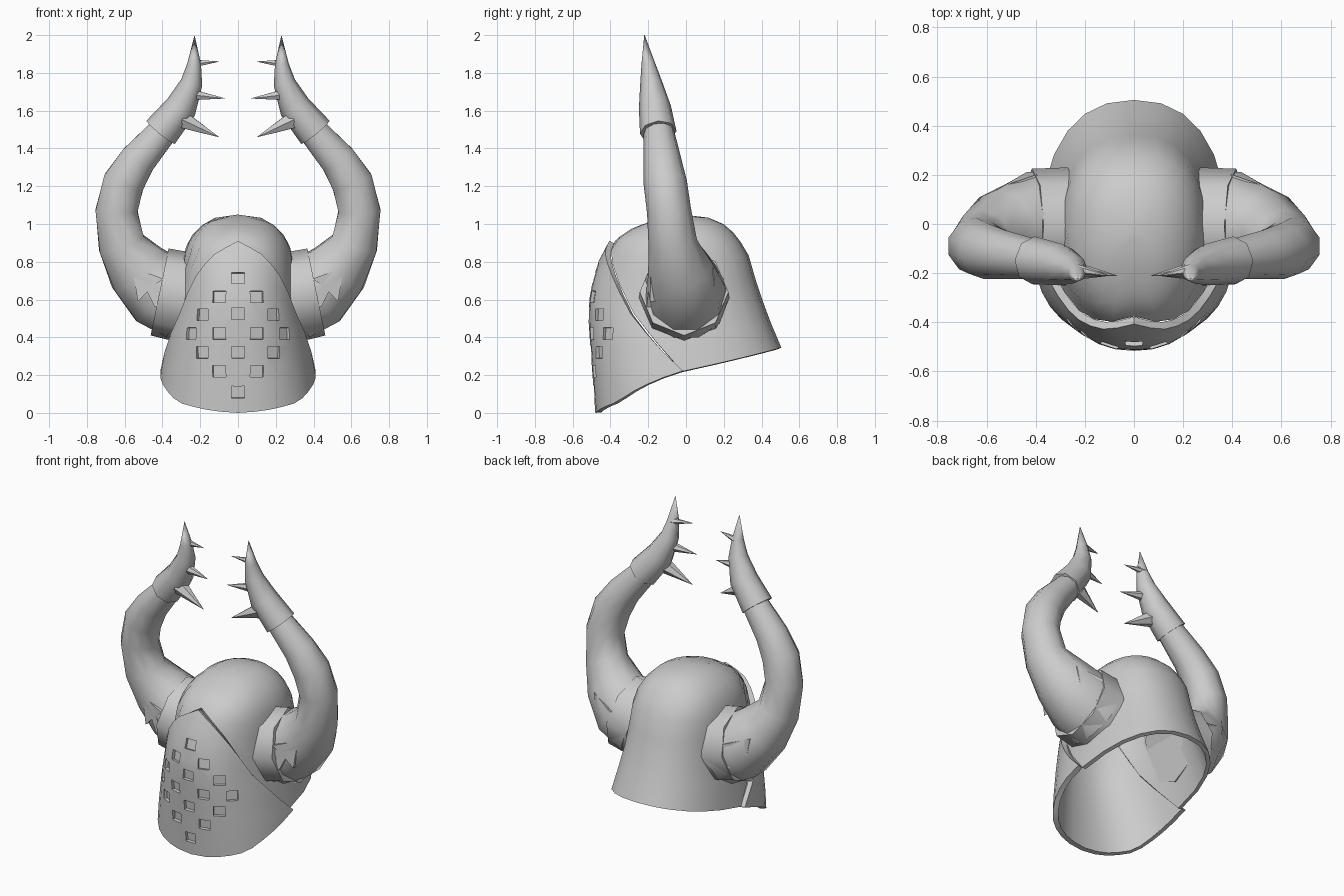
import bpy, bmesh, math
from mathutils import Vector, Matrix

if "Cube" in bpy.data.objects:
    bpy.data.objects.remove(bpy.data.objects["Cube"], do_unlink=True)

steel = bpy.data.materials.new("grey_steel")
steel.use_nodes = True
grey = (0.6, 0.6, 0.6, 1)
steel.diffuse_color = grey
steel.node_tree.nodes["Principled BSDF"].inputs["Base Color"].default_value = grey


def make(name, bm, mirror=False, angle=35, thick=0):
    mesh = bpy.data.meshes.new(name)
    bm.to_mesh(mesh)
    bm.free()
    ob = bpy.data.objects.new(name, mesh)
    bpy.context.collection.objects.link(ob)
    mesh.materials.append(steel)
    if thick:
        ob.modifiers.new("thickness", "SOLIDIFY").thickness = thick
        ob.modifiers["thickness"].offset = -1
    if mirror:
        ob.modifiers.new("mirror", "MIRROR")
    finish(ob, angle)
    return ob


def finish(ob, angle):
    bpy.ops.object.select_all(action="DESELECT")
    ob.select_set(True)
    bpy.context.view_layer.objects.active = ob
    for m in list(ob.modifiers):
        bpy.ops.object.modifier_apply(modifier=m.name)
    bpy.ops.object.shade_smooth_by_angle(angle=math.radians(angle))


def lerp_table(table, key):
    for p, q in zip(table, table[1:]):
        if key <= q[0]:
            f = (key - p[0]) / (q[0] - p[0])
            return [a + (b - a) * f for a, b in zip(p, q)]
    return list(table[-1])


# Helmet sections: height, half width, front y, back y
SECTIONS = [(0, .41, -.45, .62), (.2, .385, -.465, .57), (.4, .35, -.48, .48),
            (.55, .315, -.49, .42), (.7, .30, -.465, .37), (.84, .29, -.42, .33),
            (.92, .26, -.37, .28), (.98, .21, -.28, .23), (1.03, .14, -.14, .15),
            (1.05, .001, -.021, -.019)]
LEVELS = [(s[0], i) for i, s in enumerate(SECTIONS)]
BY_LEVEL = [(i, *s) for i, s in enumerate(SECTIONS)]
# Visor edges: angle from the front, height
BROW = [(0, .91), (20, .84), (37, .75), (54, .6), (62, .5), (76, .37), (90, .22)]
CHIN = [(0, 0), (15, .01), (44, .055), (65, .135), (90, .22)]
POWER = 0.87


def shell_point(deg, level, offset=0):
    _, z, a, front, back = lerp_table(BY_LEVEL, level)
    s, c = math.sin(math.radians(deg)), math.cos(math.radians(deg))
    depth = (-.02 - front if c > 0 else back + .02) + offset
    x = math.copysign(abs(s) ** POWER, s) * (a + offset)
    return Vector((x, -.02 - math.copysign(abs(c) ** POWER, c) * depth, z))


def grid(columns):
    bm = bmesh.new()
    cols = [[bm.verts.new(p) for p in col] for col in columns]
    for a, b in zip(cols, cols[1:]):
        for j in range(len(a) - 1):
            bm.faces.new((a[j], b[j], b[j + 1], a[j + 1]))
    bmesh.ops.remove_doubles(bm, verts=bm.verts, dist=.003)
    return bm


def level_of(z):
    return lerp_table(LEVELS, z)[1]


# Helmet dome, open at the face
def dome_edge(deg):
    d = abs(deg)
    if d <= 90:
        return lerp_table(BROW, d)[1]
    return .22 + .125 * abs(math.cos(math.radians(d))) ** POWER


columns = []
for i in range(25):
    deg = -180 + i * 15
    low = level_of(dome_edge(deg))
    columns.append([shell_point(deg, low + (9 - low) * j / 9) for j in range(10)])
make("helmet_dome", grid(columns), thick=.025)

# Pointed visor
columns = []
for i in range(19):
    deg = -90 + i * 10
    low, high = (lerp_table(t, abs(deg))[1] for t in (CHIN, BROW))
    high = max(high, low + .006)
    columns.append([shell_point(deg, level_of(low + (high - low) * j / 9), .03)
                    for j in range(10)])
visor = make("visor", grid(columns), thick=.032)

# Square breathing recesses pressed into the visor
cutters = bmesh.new()
HOLES = [(0, (.715, .525, .32, .11)), (.10, (.615, .42, .22)),
         (.19, (.52, .32)), (.25, (.42,))]
for x, heights in HOLES:
    for z in heights:
        for side in ((1, -1) if x else (1,)):
            level = level_of(z)
            half = lerp_table(BY_LEVEL, level)[2] + .03
            deg = math.degrees(math.asin((x / half) ** (1 / POWER))) * side
            here = shell_point(deg, level, .03)
            across = (shell_point(deg + 3, level, .03) - shell_point(deg - 3, level, .03)).normalized()
            up = (shell_point(deg, level + .2, .03) - shell_point(deg, level - .2, .03)).normalized()
            out = across.cross(up).normalized()
            up = out.cross(across)
            turn = Matrix((across, out, up)).transposed().to_4x4()
            size = Matrix.Diagonal((.07, .05, .062, 1))
            bmesh.ops.create_cube(cutters, size=1,
                                  matrix=Matrix.Translation(here + out * .003) @ turn @ size)
bmesh.ops.recalc_face_normals(cutters, faces=cutters.faces)
cutter = make("recess_cutter", cutters)
cutter.hide_render = True
cut = visor.modifiers.new("recesses", "BOOLEAN")
cut.operation, cut.solver, cut.object = "DIFFERENCE", "EXACT", cutter
finish(visor, 35)
bpy.data.objects.remove(cutter, do_unlink=True)


# Swept round parts: each path point is x, y, z, radius
def tube(name, path, sides=8, angle=50):
    bm = bmesh.new()
    pts = [Vector(p[:3]) for p in path]
    rings = []
    for i, p in enumerate(pts):
        t = (pts[min(i + 1, len(pts) - 1)] - pts[max(i - 1, 0)]).normalized()
        side = Vector((0, 1, 0))
        side = (side - t * side.dot(t)).normalized()
        up = t.cross(side)
        turns = [2 * math.pi * k / sides for k in range(sides)]
        rings.append([bm.verts.new(p + (side * math.cos(a) + up * math.sin(a)) * path[i][3])
                      for a in turns])
    for a, b in zip(rings, rings[1:]):
        for k in range(sides):
            n = (k + 1) % sides
            bm.faces.new((a[k], a[n], b[n], b[k]))
    bm.faces.new(rings[0][::-1])
    bm.faces.new(rings[-1])
    bmesh.ops.remove_doubles(bm, verts=bm.verts, dist=.0015)
    bmesh.ops.recalc_face_normals(bm, faces=bm.faces)
    return make(name, bm, mirror=True, angle=angle)


tube("horns", [(.29, 0, .59, .22), (.42, 0, .65, .212), (.53, -.03, .76, .175),
               (.617, -.07, .895, .13), (.643, -.09, 1.07, .117), (.605, -.11, 1.22, .115),
               (.53, -.125, 1.34, .1), (.39, -.145, 1.5, .08)], sides=10)
tube("horn_collars", [(.27, -.01, .61, .24), (.415, -.01, .64, .235)])
tube("horn_tips", [(.41, -.147, 1.485, .097), (.30, -.165, 1.62, .085), (.245, -.185, 1.75, .058),
                   (.232, -.2, 1.85, .036), (.23, -.22, 2.0, .001)])
for name, z, tip_x, tip_z, base_x, r in [("lower", 1.55, .10, 1.46, .29, .05),
                                         ("middle", 1.685, .07, 1.665, .25, .034),
                                         ("upper", 1.85, .10, 1.86, .23, .022)]:
    tube(name + "_horn_spikes", [(base_x, -.185, z, r), (tip_x, -.21, tip_z, .001)], sides=6, angle=30)

# Barbed arrow plates on the front and back of each horn root
ARROW = [(.56, .77), (.395, .71), (.445, .675), (.40, .58), (.44, .56), (.48, .64), (.53, .59)]
for name, sign, near, far in (("front", -1, .215, .185), ("back", 1, .2, .145)):
    bm = bmesh.new()
    layers = []
    for depth in (0, .07):
        layers.append([bm.verts.new((x, sign * (near + (far - near) * (x - .4) / .16 - depth), z))
                       for x, z in ARROW])
    bm.faces.new(layers[0])
    bm.faces.new(layers[1][::-1])
    for k in range(len(ARROW)):
        n = (k + 1) % len(ARROW)
        bm.faces.new((layers[0][k], layers[0][n], layers[1][n], layers[1][k]))
    bmesh.ops.recalc_face_normals(bm, faces=bm.faces)
    make(name + "_arrow_plates", bm, mirror=True, angle=20)
